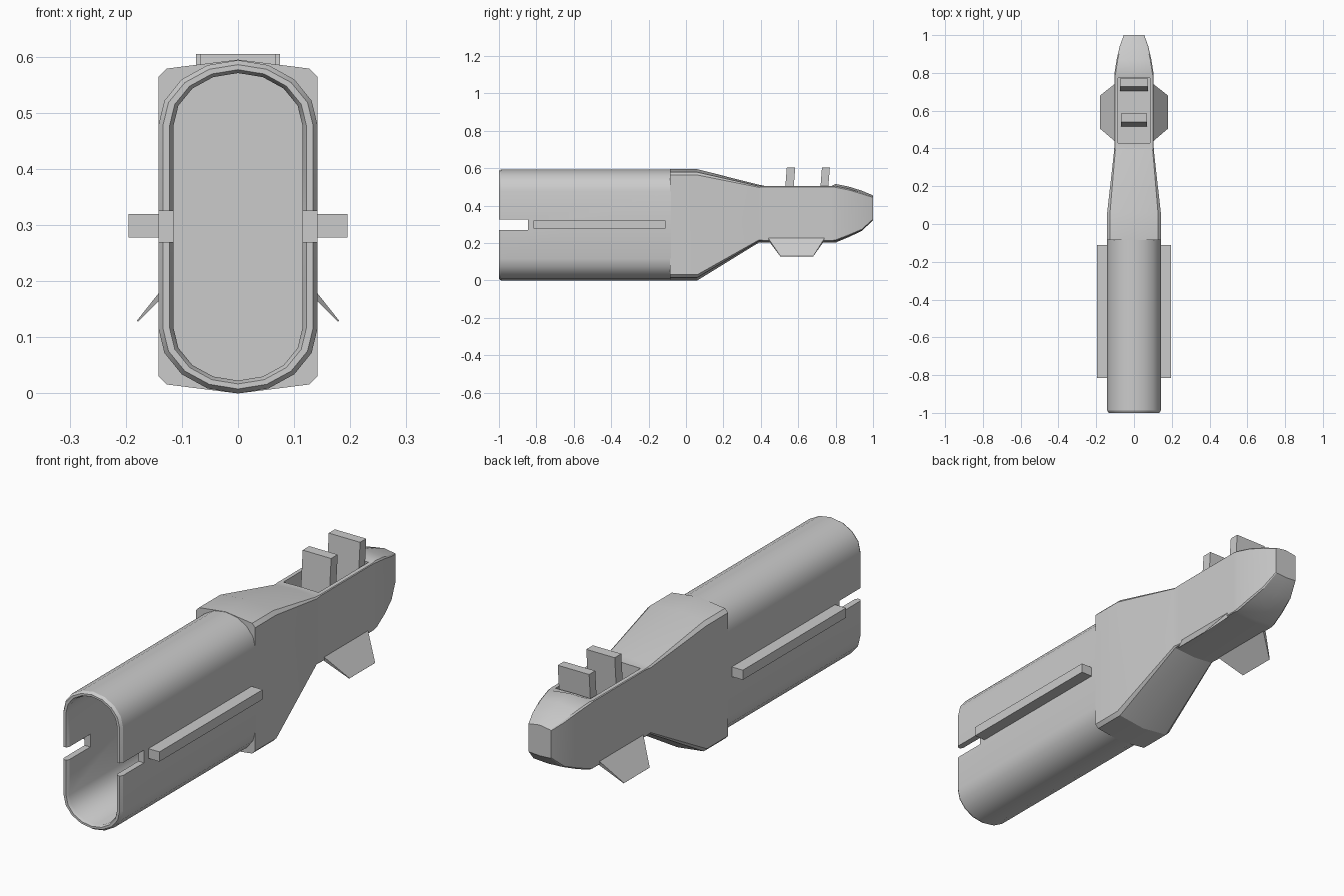
import bpy, bmesh, math

cube = bpy.data.objects.get("Cube")
if cube:
    bpy.data.objects.remove(cube, do_unlink=True)

grey = bpy.data.materials.new("hull grey")
grey.use_nodes = True
COLOUR = (0.6, 0.6, 0.6, 1)
grey.diffuse_color = COLOUR
grey.node_tree.nodes["Principled BSDF"].inputs["Base Color"].default_value = COLOUR


def finish(bm, name, smooth=False):
    bmesh.ops.recalc_face_normals(bm, faces=bm.faces)
    mesh = bpy.data.meshes.new(name)
    bm.to_mesh(mesh)
    bm.free()
    mesh.materials.append(grey)
    ob = bpy.data.objects.new(name, mesh)
    bpy.context.collection.objects.link(ob)
    if smooth:
        bpy.ops.object.select_all(action='DESELECT')
        ob.select_set(True)
        bpy.context.view_layer.objects.active = ob
        bpy.ops.object.shade_smooth_by_angle(angle=math.radians(30))
    return ob


def loft(name, rings, closed=False, smooth=False):
    """Skin a list of point rings; closed joins last to first, else ends are capped."""
    bm = bmesh.new()
    loops = [[bm.verts.new(p) for p in ring] for ring in rings]
    n = len(loops[0])
    pairs = list(zip(loops, loops[1:])) + ([(loops[-1], loops[0])] if closed else [])
    for a, b in pairs:
        for i in range(n):
            j = (i + 1) % n
            bm.faces.new((a[i], a[j], b[j], b[i]))
    if not closed:
        bm.faces.new(loops[0])
        bm.faces.new(loops[-1])
    return finish(bm, name, smooth)


def box(name, x0, x1, y0, y1, z0, z1, lean=0):
    def ring(z, dy):
        return [(x0, y0 + dy, z), (x1, y0 + dy, z), (x1, y1 + dy, z), (x0, y1 + dy, z)]
    return loft(name, [ring(z0, 0), ring(z1, lean)])


def cut(target, cutter):
    cutter.hide_render = True
    cutter.hide_viewport = True
    cutter.hide_set(True)
    mod = target.modifiers.new(cutter.name, 'BOOLEAN')
    mod.operation = 'DIFFERENCE'
    mod.solver = 'EXACT'
    mod.object = cutter


# Hollow rear tube with rounded rim
MID, STRAIGHT = 0.297, 0.18


def stadium(y, w, h, steps=8):
    pts = []
    for side in (1, -1):
        for k in range(steps + 1):
            a = math.pi * k / steps
            pts.append((side * w * math.cos(a), y,
                        MID + side * (STRAIGHT + (h - STRAIGHT) * math.sin(a))))
    return pts


tube = loft("rear_tube", [
    stadium(-0.08, 0.142, 0.297), stadium(-0.988, 0.142, 0.297),
    stadium(-1.0, 0.134, 0.289), stadium(-1.0, 0.122, 0.28),
    stadium(-0.988, 0.115, 0.274), stadium(-0.08, 0.115, 0.274)],
    closed=True, smooth=True)
cut(tube, box("tube_slot_cutter", -0.3, 0.3, -1.1, -0.845, 0.27, 0.325))


# Forward hull: chamfered sections with a shallow crown above and below
def section(y, w, zb, zt, c, crown, keel):
    half = [(w - c, zt - crown), (w, zt - crown - c), (w, zb + keel + c), (w - c, zb + keel)]
    right = [(x, y, z) for x, z in half]
    left = [(-x, y, z) for x, z in reversed(half)]
    return [(0, y, zt)] + right + [(0, y, zb)] + left


hull = loft("forward_hull", [section(*s) for s in (
    (-0.085, 0.142, 0.0, 0.595, 0.015, 0.016, 0.016),
    (0.06, 0.142, 0.0, 0.595, 0.015, 0.016, 0.016),
    (0.39, 0.105, 0.203, 0.512, 0.006, 0.008, 0.008),
    (0.42, 0.104, 0.203, 0.506, 0.003, 0.002, 0.008),
    (0.78, 0.104, 0.203, 0.506, 0.003, 0.002, 0.008),
    (0.80, 0.103, 0.203, 0.516, 0.006, 0.012, 0.008),
    (0.87, 0.092, 0.232, 0.502, 0.006, 0.012, 0.006),
    (0.94, 0.076, 0.265, 0.48, 0.005, 0.012, 0.004),
    (1.0, 0.054, 0.322, 0.455, 0.003, 0.008, 0.003))], smooth=True)
cut(hull, box("cockpit_cutter", -0.084, 0.084, 0.43, 0.772, 0.3, 0.7))

# Seat backs standing out of the cockpit
box("rear_seat_back", -0.068, 0.068, 0.515, 0.56, 0.298, 0.605, 0.024)
box("front_seat_back", -0.075, 0.075, 0.703, 0.745, 0.298, 0.605, 0.024)

# Side rails and drooping fins
for side, label in ((1, "left"), (-1, "right")):
    x0, x1 = sorted((side * 0.138, side * 0.195))
    box(label + "_rail", x0, x1, -0.815, -0.11, 0.278, 0.32)

    def fin_ring(x, z, y0, y1, t):
        return [(side * (x + t), y0, z + t), (side * (x + t), y1, z + t),
                (side * (x - t), y1, z - t), (side * (x - t), y0, z - t)]
    loft(label + "_fin", [fin_ring(0.098, 0.22, 0.44, 0.74, 0.006),
                          fin_ring(0.179, 0.129, 0.505, 0.68, 0.001)])
